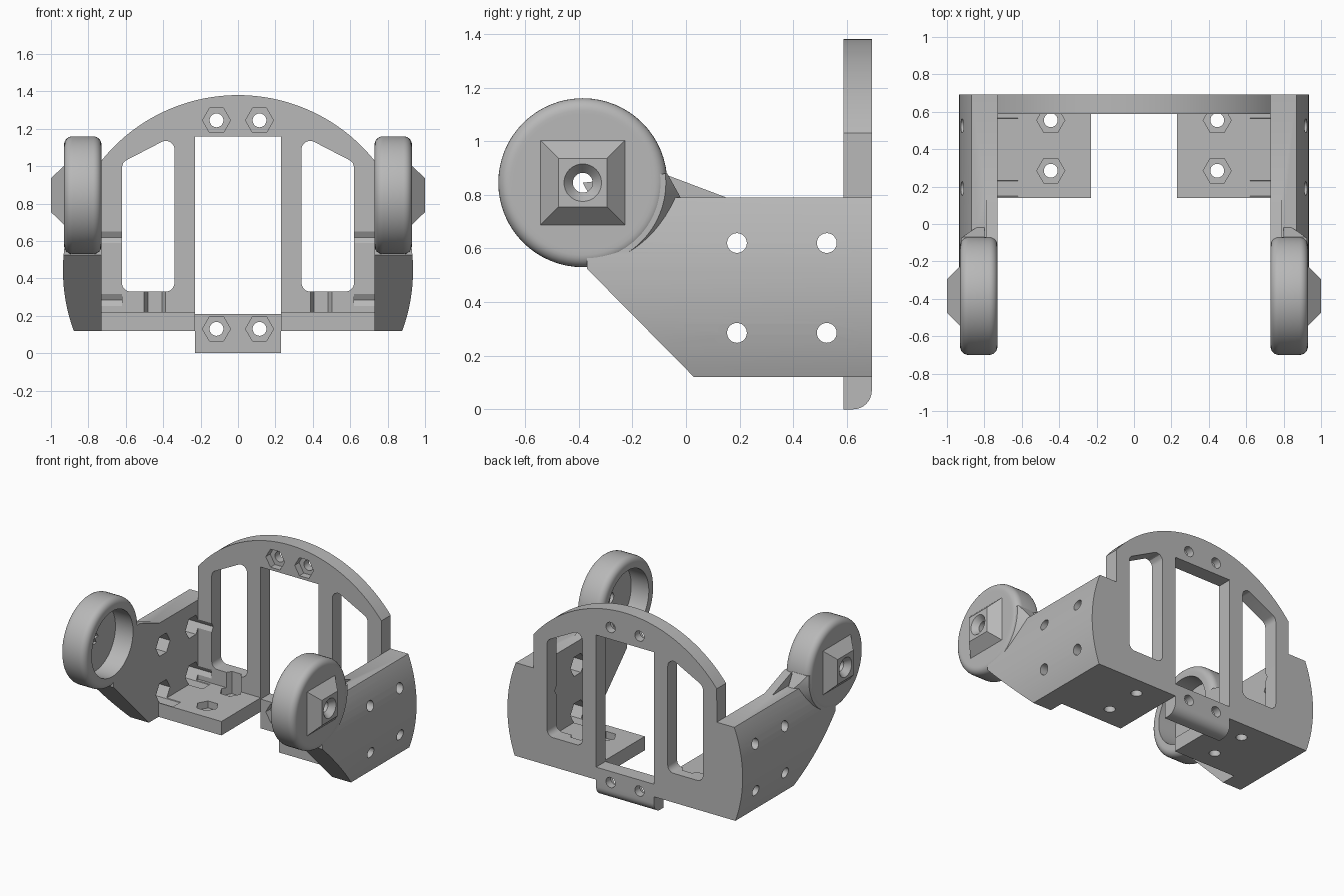
import bpy, bmesh
from math import sin, cos, pi, radians, asin, atan2
from mathutils import Vector

cube = bpy.data.objects.get("Cube")
if cube:
    bpy.data.objects.remove(cube, do_unlink=True)

grey = bpy.data.materials.new("plain grey")
grey.use_nodes = True
grey.diffuse_color = (0.48, 0.48, 0.48, 1)
grey.node_tree.nodes["Principled BSDF"].inputs["Base Color"].default_value = grey.diffuse_color

ARC_R, ARC_Z = 0.936, 0.444      # outer arc of the frame
HUB = (-0.385, 0.845)            # ring centre in y, z
BACK, FRONT = 0.693, 0.587       # back plate faces in y


def circle(c, r, n=32, turn=0.0):
    return [(c[0] + r * cos(turn + 2 * pi * i / n), c[1] + r * sin(turn + 2 * pi * i / n))
            for i in range(n)]


def square(c, half):
    return circle(c, half * 2 ** 0.5, 4, pi / 4)


def box(a0, a1, b0, b1):
    return [(a0, b0), (a1, b0), (a1, b1), (a0, b1)]


def arc(a0, a1, n):
    return [(ARC_R * cos(a0 + (a1 - a0) * i / n), ARC_Z + ARC_R * sin(a0 + (a1 - a0) * i / n))
            for i in range(n + 1)]


def rounded(pts, r, n=6):
    """Round the corners of a convex polygon."""
    out = []
    for i, p in enumerate(pts):
        p = Vector(p)
        u = (Vector(pts[i - 1]) - p).normalized()
        v = (Vector(pts[(i + 1) % len(pts)]) - p).normalized()
        half = u.angle(v) / 2
        mid = p + (u + v).normalized() * r / sin(half)
        cut = r / (sin(half) / cos(half))
        a, b = p + u * cut - mid, p + v * cut - mid
        for k in range(n + 1):
            w = a.lerp(b, k / n).normalized() * r
            out.append(tuple(mid + w))
    return out


def loft(name, axis, sections, mirror=True):
    """Solid through flat sections (position, points) along an axis."""
    bm = bmesh.new()
    for side in ((1, -1) if mirror else (1,)):
        rings = []
        for pos, pts in sections:
            ring = []
            for a, b in pts:
                co = {"x": (pos, a, b), "y": (a, pos, b), "z": (a, b, pos)}[axis]
                ring.append(bm.verts.new((co[0] * side, co[1], co[2])))
            rings.append(ring)
        for lower, upper in zip(rings, rings[1:]):
            for i in range(len(lower)):
                bm.faces.new((lower[i - 1], lower[i], upper[i], upper[i - 1]))
        bm.faces.new(rings[0])
        bm.faces.new(rings[-1])
    bmesh.ops.recalc_face_normals(bm, faces=bm.faces)
    mesh = bpy.data.meshes.new(name)
    bm.to_mesh(mesh)
    bm.free()
    mesh.materials.append(grey)
    ob = bpy.data.objects.new(name, mesh)
    bpy.context.collection.objects.link(ob)
    return ob


def prism(name, axis, lo, hi, pts, mirror=True):
    return loft(name, axis, [(lo, pts), (hi, pts)], mirror)


def combine(target, tool, operation, keep=False):
    mod = target.modifiers.new("combine", "BOOLEAN")
    mod.operation, mod.object, mod.solver = operation, tool, "EXACT"
    deps = bpy.context.evaluated_depsgraph_get()
    mesh = bpy.data.meshes.new_from_object(target.evaluated_get(deps))
    target.modifiers.clear()
    target.data = mesh
    if not keep:
        bpy.data.objects.remove(tool, do_unlink=True)


# Arched back plate with its lower tab
top = atan2(1.03 - ARC_Z, 0.73)
outline = arc(top, pi - top, 48) + [(-0.73, 0.78), (-0.8, 0.78), (-0.8, 0.12),
                                    (0.8, 0.12), (0.8, 0.78), (0.73, 0.78)]
frame = prism("bracket_frame", "y", FRONT, BACK, outline, False)
tab_side = [(FRONT, 0.2), (FRONT, 0)] + [
    (BACK - 0.07 + 0.07 * sin(i * pi / 16), 0.07 - 0.07 * cos(i * pi / 16)) for i in range(9)
] + [(BACK, 0.2)]
combine(frame, prism("tab", "x", -0.23, 0.23, tab_side, False), "UNION")

# Floors
combine(frame, prism("floor", "z", 0.12, 0.22, box(0.23, 0.8, 0.14, 0.65)), "UNION")

# Curved side walls with arms reaching to the rings
wall = prism("side_wall", "y", -0.5, BACK, [(0.73, ARC_Z + ARC_R * sin(-0.5))]
             + arc(-0.5, 0.6, 24) + [(0.73, ARC_Z + ARC_R * sin(0.6))])
wall_side = [(0.8, 0.12), (0.03, 0.12), (-0.37, 0.525), (-0.37, 0.79), (0.8, 0.79)]
combine(wall, prism("wall_outline", "x", 0.6, 1.1, wall_side), "INTERSECT")
combine(frame, wall, "UNION")
gusset_side = [(0.15, 0.79), (0.1, 0.7), (-0.2, 0.7), (-0.2, 0.87), (-0.07, 0.873)]
combine(frame, prism("gusset", "x", 0.73, 0.79, gusset_side), "UNION")

# Blend collars between rings and walls
collar = loft("collar", "x", [(0.8, circle(HUB, 0.4, 64)), (0.925, circle(HUB, 0.31, 64))])
collar_side = [(-0.385, 0.845), (-0.07, 0.88), (-0.02, 0.79), (0.02, 0.5), (-0.2, 0.5)]
combine(collar, prism("collar_outline", "x", 0.7, 1.0, collar_side), "INTERSECT")
combine(frame, collar, "UNION")

# Ring cups with rounded rims
R, ROUND, STEPS = 0.315, 0.045, 6
rim = [(0.73 + ROUND * (1 - sin(i * pi / 2 / STEPS)), R - ROUND * (1 - cos(i * pi / 2 / STEPS)))
       for i in range(STEPS, -1, -1)]
rim = [(0.73, R - 0.06)] + rim
rim += [(1.66 - x, r) for x, r in reversed(rim)]
rings = loft("ring_cups", "x", [(x, circle(HUB, r, 64)) for x, r in rim])

# Pyramid mounts on the ring outsides
combine(rings, loft("mount", "x", [(0.9, square(HUB, 0.158)), (0.93, square(HUB, 0.158)),
                                   (1.0, square(HUB, 0.09))]), "UNION")

# Ring bores and countersunk axle holes
for part in (frame, rings):
    combine(part, prism("bore", "x", 0.6, 0.87, circle(HUB, 0.235, 64)), "DIFFERENCE")
combine(rings, loft("axle_hole", "x", [(0.85, circle(HUB, 0.037)), (0.96, circle(HUB, 0.037)),
                                       (1.0, circle(HUB, 0.07)), (1.02, circle(HUB, 0.07))]),
        "DIFFERENCE")

# Windows in the back plate
window = box(-0.23, 0.23, 0.21, 1.16)
combine(frame, prism("centre_window", "y", 0.5, 0.8, window, False), "DIFFERENCE")
window = rounded([(0.34, 0.33), (0.62, 0.33), (0.62, 1.02), (0.34, 1.165)], 0.045)
combine(frame, prism("side_window", "y", 0.5, 0.8, window), "DIFFERENCE")


# Screw holes with hexagonal nut pockets
def screw(axis, centre, pocket, hole, size=0.075):
    combine(frame, prism("nut_pocket", axis, *pocket, circle(centre, size, 6)), "DIFFERENCE")
    combine(frame, prism("screw_hole", axis, *hole, circle(centre, 0.037, 24)), "DIFFERENCE")


for z in (0.13, 1.245):
    screw("y", (0.115, z), (0.5, 0.637), (0.6, 0.8))
for y in (0.285, 0.555):
    screw("z", (0.445, y), (0.17, 0.4), (0.05, 0.2))
for y in (0.19, 0.525):
    for z in (0.285, 0.62):
        screw("x", (y, z), (0.62, 0.82), (0.8, 1.1), 0.08)

# Smooth curved surfaces, crisp edges
for ob in (frame, rings):
    bpy.ops.object.select_all(action="DESELECT")
    ob.select_set(True)
    bpy.context.view_layer.objects.active = ob
    bpy.ops.object.shade_smooth_by_angle(angle=radians(25))
